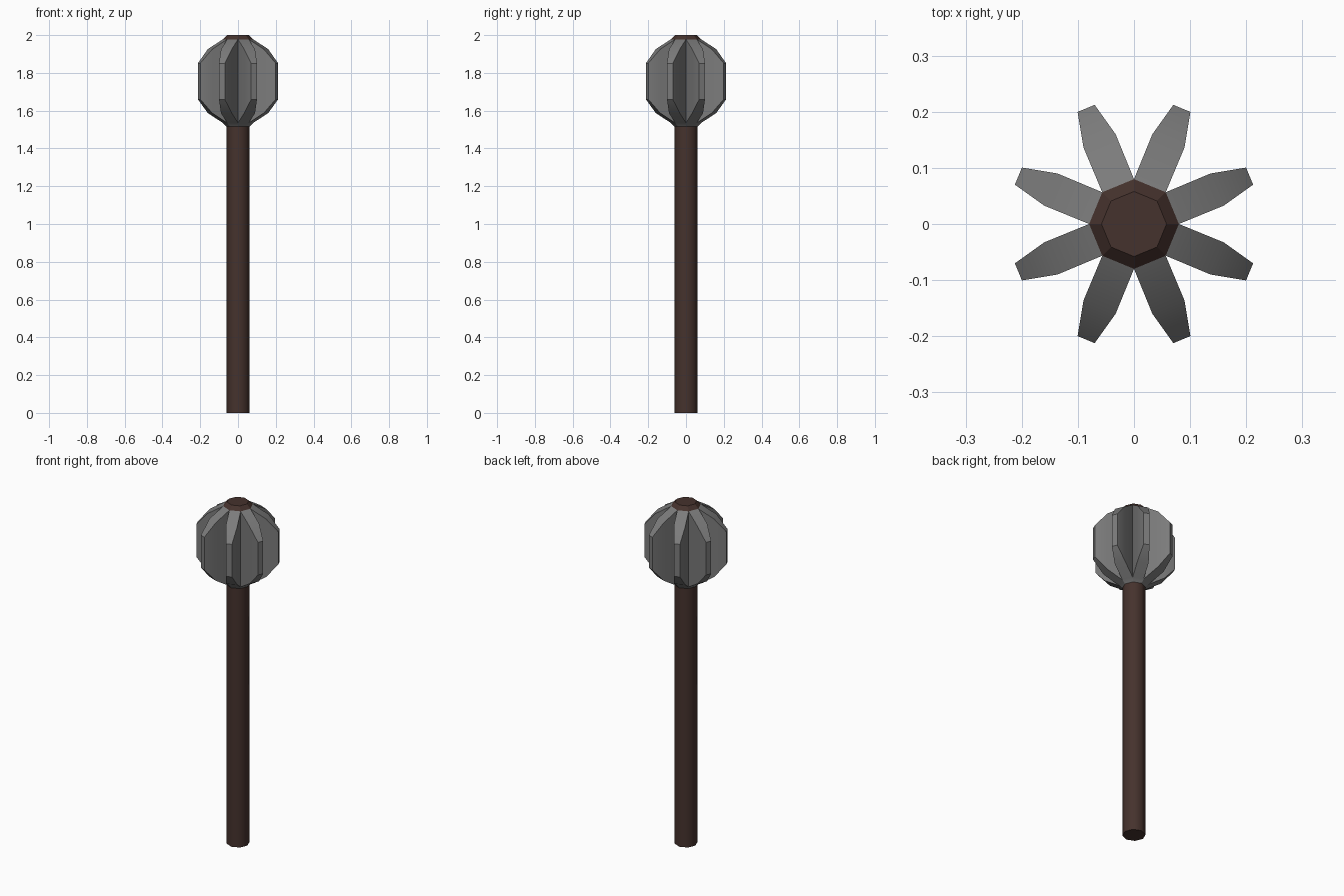
import bpy, bmesh
from math import cos, sin, pi, radians
from mathutils import Vector

if "Cube" in bpy.data.objects:
    bpy.data.objects.remove(bpy.data.objects["Cube"])

SIDES = 8


def material(name, rgb):
    m = bpy.data.materials.new(name)
    m.diffuse_color = (*rgb, 1)
    m.use_nodes = True
    m.node_tree.nodes["Principled BSDF"].inputs["Base Color"].default_value = m.diffuse_color
    return m


wood = material("dark_wood", (0.06, 0.032, 0.026))
steel = material("dark_steel", (0.2, 0.2, 0.2))


def ring(bm, r, z):
    return [bm.verts.new((r * cos(2 * pi * i / SIDES), r * sin(2 * pi * i / SIDES), z))
            for i in range(SIDES)]


def bridge(bm, a, b):
    n = len(a)
    return [bm.faces.new((a[i], a[(i + 1) % n], b[(i + 1) % n], b[i])) for i in range(n)]


def finish(bm, name, mat, angle):
    bmesh.ops.recalc_face_normals(bm, faces=bm.faces[:])
    me = bpy.data.meshes.new(name)
    bm.to_mesh(me)
    bm.free()
    me.materials.append(mat)
    ob = bpy.data.objects.new(name, me)
    bpy.context.collection.objects.link(ob)
    bpy.ops.object.select_all(action='DESELECT')
    ob.select_set(True)
    bpy.context.view_layer.objects.active = ob
    bpy.ops.object.shade_smooth_by_angle(angle=radians(angle))
    return ob


# Shaft
bm = bmesh.new()
low, high = ring(bm, 0.062, 0), ring(bm, 0.062, 1.517)
bridge(bm, low, high)
bm.faces.new(low[::-1])
finish(bm, "shaft", wood, 50)

# Bevelled cap on top of the head
bm = bmesh.new()
low, high = ring(bm, 0.08, 1.978), ring(bm, 0.058, 2.0)
bridge(bm, low, high)
bm.faces.new(high)
finish(bm, "top_cap", wood, 30)

# Head: neck collar, then each core side drawn out into a tapering flange
bm = bmesh.new()
neck, low, high = ring(bm, 0.062, 1.517), ring(bm, 0.08, 1.535), ring(bm, 0.08, 1.978)
bridge(bm, neck, low)
# radius, half width, bottom z, top z of each flange step
STEPS = [(0.16, 0.031, 1.587, 1.926), (0.223, 0.0165, 1.66, 1.851)]
for i in range(SIDES):
    j = (i + 1) % SIDES
    a = 2 * pi * (i + 0.5) / SIDES
    out, side = Vector((cos(a), sin(a), 0)), Vector((-sin(a), cos(a), 0))
    loop = [low[i], low[j], high[j], high[i]]
    for r, w, z0, z1 in STEPS:
        new = [bm.verts.new(out * r + side * s + Vector((0, 0, z)))
               for s, z in ((-w, z0), (w, z0), (w, z1), (-w, z1))]
        bridge(bm, loop, new)
        loop = new
    bm.faces.new(loop)
finish(bm, "flanged_head", steel, 30)
